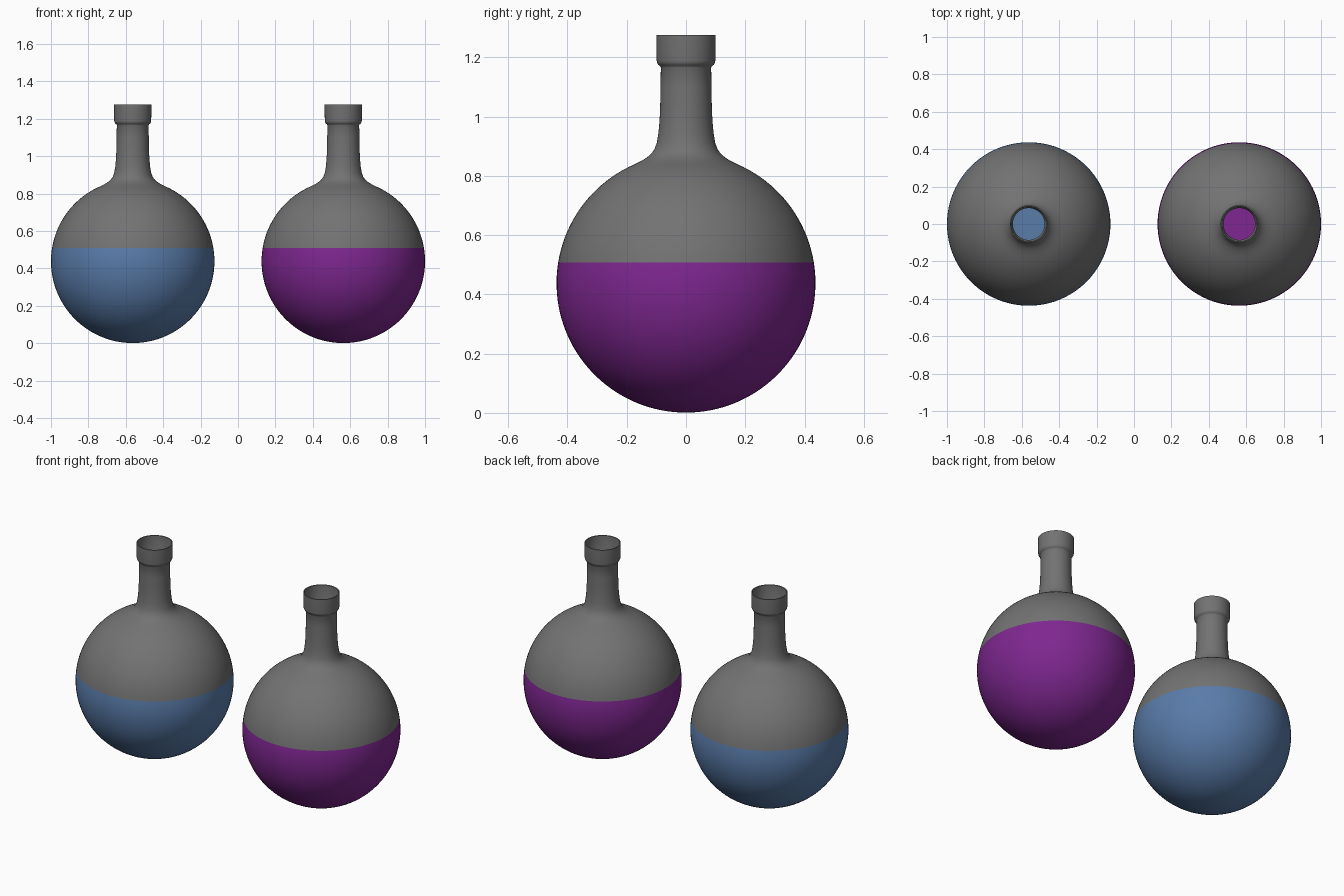
import bpy, bmesh, math

if "Cube" in bpy.data.objects:
    bpy.data.objects.remove(bpy.data.objects["Cube"])

R, CZ, LEVEL = 0.437, 0.438, 0.508   # bulb radius, bulb centre height, liquid level
SEGMENTS = 96


def arc(z_from, z_to, steps):
    """Points (radius, z) along the bulb between two heights."""
    a0 = math.asin(max(-1, min(1, (z_from - CZ) / R)))
    a1 = math.asin(max(-1, min(1, (z_to - CZ) / R)))
    angles = [a0 + (a1 - a0) * i / steps for i in range(steps + 1)]
    return [(R * math.cos(a), CZ + R * math.sin(a)) for a in angles]


def material(name, color):
    mat = bpy.data.materials.new(name)
    mat.diffuse_color = color
    mat.use_nodes = True
    mat.node_tree.nodes["Principled BSDF"].inputs["Base Color"].default_value = mat.diffuse_color
    return mat


def lathe(name, profile, x, mat):
    """Spin a (radius, z) profile about the vertical axis."""
    bm = bmesh.new()
    verts = [bm.verts.new((r, 0, z)) for r, z in profile]
    edges = [bm.edges.new(pair) for pair in zip(verts, verts[1:])]
    bmesh.ops.spin(bm, geom=verts + edges, cent=(0, 0, 0), axis=(0, 0, 1),
                   angle=math.tau, steps=SEGMENTS, use_duplicate=False)
    bmesh.ops.remove_doubles(bm, verts=bm.verts, dist=1e-5)
    bmesh.ops.recalc_face_normals(bm, faces=bm.faces)
    # open shells: make sure the faces point outwards
    widest = max(bm.faces, key=lambda f: f.calc_center_median().xy.length)
    if widest.normal.xy.dot(widest.calc_center_median().xy) < 0:
        bmesh.ops.reverse_faces(bm, faces=bm.faces)
    mesh = bpy.data.meshes.new(name)
    bm.to_mesh(mesh)
    bm.free()
    mesh.materials.append(mat)
    obj = bpy.data.objects.new(name, mesh)
    bpy.context.collection.objects.link(obj)
    obj.location.x = x
    bpy.ops.object.select_all(action='DESELECT')
    obj.select_set(True)
    bpy.context.view_layer.objects.active = obj
    bpy.ops.object.shade_smooth_by_angle(angle=math.radians(35))


# Glass: upper bulb, flared shoulder, neck and collar with its inner wall
glass = arc(LEVEL, 0.84, 20) + [
    (0.148, 0.852), (0.132, 0.862), (0.118, 0.874), (0.107, 0.889),
    (0.099, 0.910), (0.093, 0.945), (0.089, 0.99), (0.087, 1.04),
    (0.086, 1.10), (0.085, 1.165), (0.088, 1.171), (0.094, 1.175),
    (0.098, 1.183), (0.099, 1.19), (0.100, 1.276), (0.094, 1.276),
    (0.092, 1.19), (0.086, 1.172)]

# Liquid: lower bulb closed by a flat surface
liquid = [(0, CZ - R)] + arc(CZ - R, LEVEL, 36)[1:] + [(0, LEVEL)]

glass_mat = material("dark_glass", (0.17, 0.17, 0.17, 1))
for side, x, color in (("left", -0.563, (0.10, 0.20, 0.40, 1)),
                       ("right", 0.563, (0.21, 0.02, 0.28, 1))):
    lathe(side + "_flask_glass", glass, x, glass_mat)
    lathe(side + "_flask_liquid", liquid, x, material(side + "_liquid", color))
